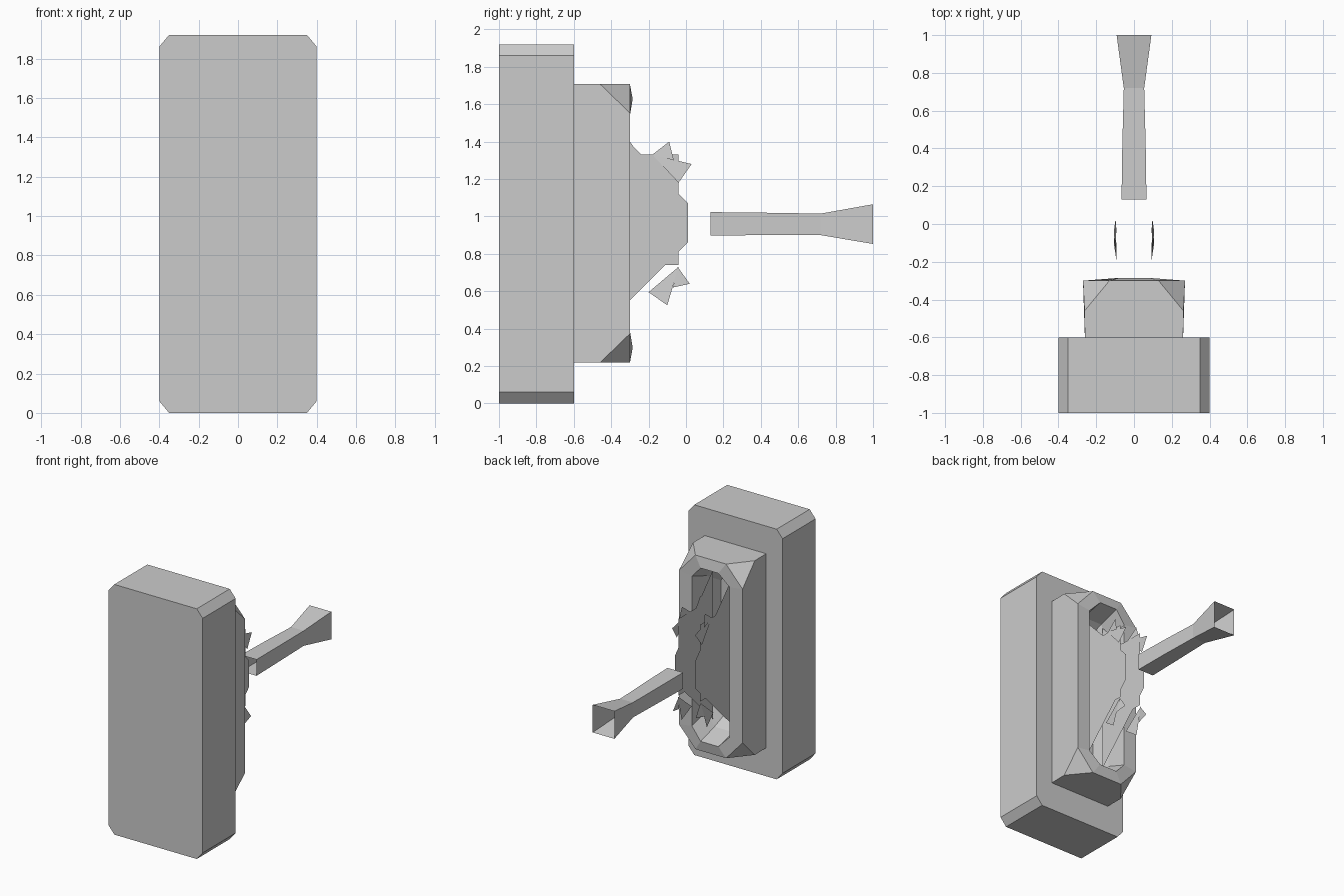
import bpy

if "Cube" in bpy.data.objects:
    bpy.data.objects.remove(bpy.data.objects["Cube"])


def make(name, verts, faces):
    mesh = bpy.data.meshes.new(name)
    mesh.from_pydata(verts, [], faces)
    mesh.update()
    obj = bpy.data.objects.new(name, mesh)
    bpy.context.collection.objects.link(obj)
    return obj


def loft(name, loops, cap_start=False, cap_end=False):
    """Join equally long closed loops with quads."""
    n = len(loops[0])
    faces = [(k * n + i, k * n + (i + 1) % n, (k + 1) * n + (i + 1) % n, (k + 1) * n + i)
             for k in range(len(loops) - 1) for i in range(n)]
    if cap_start:
        faces.append(tuple(reversed(range(n))))
    if cap_end:
        faces.append(tuple(range((len(loops) - 1) * n, len(loops) * n)))
    return make(name, [p for loop in loops for p in loop], faces)


def octagon(y, w, h, cx, cz, mid, y_ends=None):
    """Chamfered rectangle in the xz plane; y_ends shifts the short-side points."""
    ye = y if y_ends is None else y_ends
    a, b = w - cx, h - cz
    pts = [(w, y, -b), (w, y, b), (a, ye, h), (-a, ye, h),
           (-w, y, b), (-w, y, -b), (-a, ye, -h), (a, ye, -h)]
    return [(x, yy, z + mid) for x, yy, z in pts]


MID = 0.963

# Wall plate
loft("wall_plate", [octagon(-1, .4, .96, .05, .06, .96),
                    octagon(-.6, .4, .96, .05, .06, .96)], True, True)

# Surround: square at the base, corners cut towards the front, tapered slot
w, h = .26, .745
tri_cut = []
for sx, sz in ((1, 1), (-1, 1), (-1, -1), (1, -1)):
    tri_cut += [(sx * w, -.6, MID + sz * h), (sx * .262, -.46, MID + sz * h),
                (sx * .27, -.3, MID + sz * .59), (sx * .13, -.3, MID + sz * h)]
faces = []
for c in range(4):
    p, q = c * 4, (c + 1) % 4 * 4
    faces.append((p + 1, p + 2, p + 3))
    if c % 2 == 0:      # top and bottom
        faces.append((p, p + 1, p + 3, q + 3, q + 1, q))
    else:               # long sides
        faces.append((p, p + 1, p + 2, q + 2, q + 1, q))
make("surround", tri_cut, faces)
loft("surround_slot", [octagon(-.3, .27, h, .14, .155, MID),
                       octagon(-.3, .16, .665, .085, .09, MID, -.285),
                       octagon(-.46, .15, .62, .07, .10, MID),
                       octagon(-.595, .12, .54, .06, .10, MID)])

# Paired side sheets and torn slivers inside the slot, mirrored in x
cheek = [(-.45, .40), (.01, .86), (.01, 1.07), (-.45, 1.55)]
panel = [(-.45, .74), (-.04, .74), (-.04, 1.33), (-.25, 1.33), (-.3, 1.40), (-.45, 1.40)]
slivers = [[(-.18, 1.33), (-.09, 1.40), (-.065, 1.30)],
           [(-.18, 1.33), (.03, 1.28), (-.04, 1.18)],
           [(-.20, .595), (-.04, .73), (-.10, .525)],
           [(-.045, .73), (.02, .64), (-.07, .62)]]
for s, side in ((1, "right"), (-1, "left")):
    for label, x, outline in (("cheek", .085, cheek), ("side_panel", .09, panel)):
        make(f"{side}_{label}", [(s * x, y, z) for y, z in outline],
             [tuple(range(len(outline)))])
    for i, tri in enumerate(slivers):
        make(f"{side}_sliver_{i}",
             [(s * x, y, z) for x, (y, z) in zip((.092, .097, .107), tri)], [(0, 1, 2)])

# Open-ended square lever, flared at the tip
lever = [(.13, .066, .898, 1.023), (.41, .062, .90, 1.02),
         (.72, .054, .90, 1.015), (1, .092, .853, 1.065)]
loft("lever", [[(-x, y, lo), (x, y, lo), (x, y, hi), (-x, y, hi)] for y, x, lo, hi in lever])
